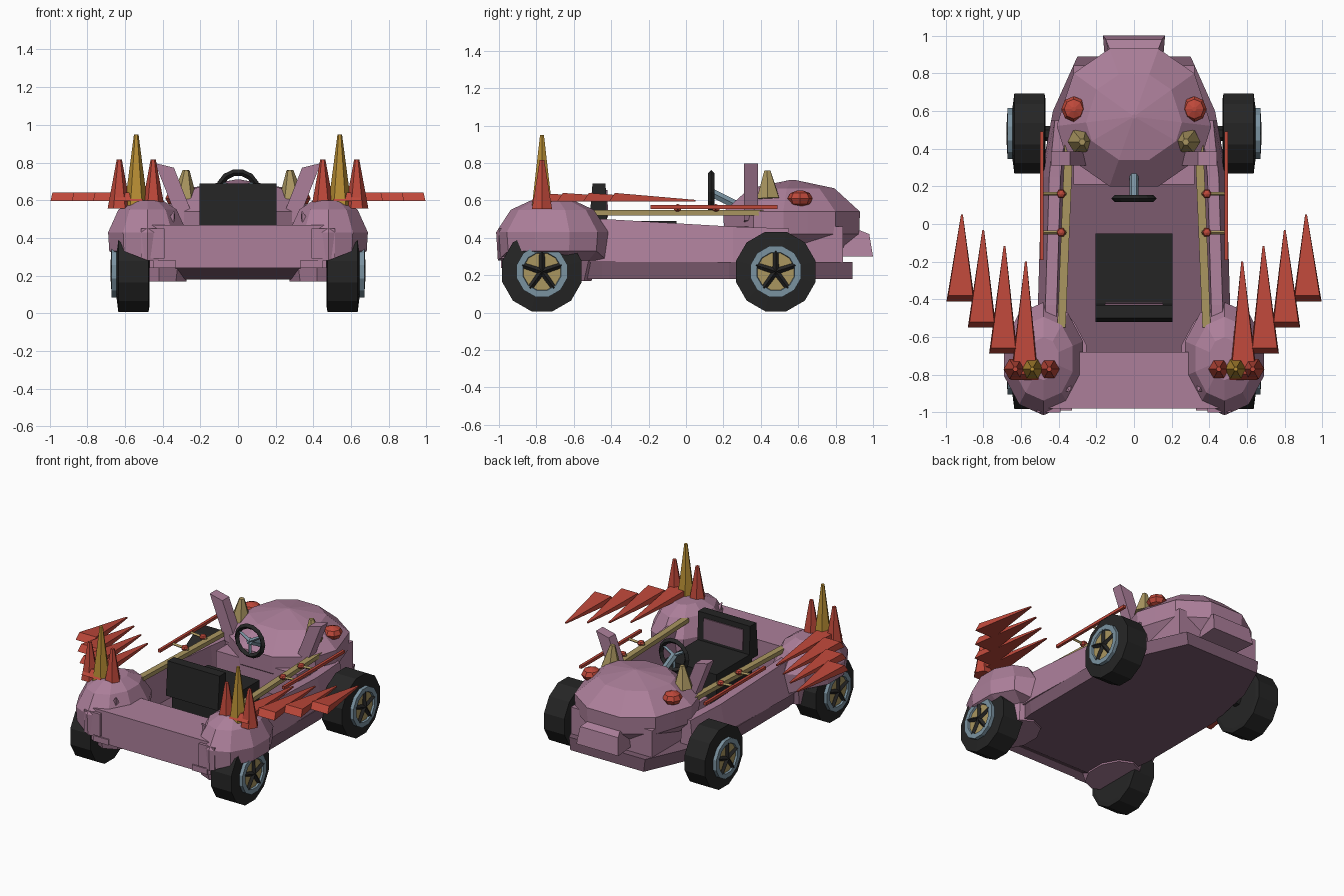
import bpy, bmesh, math
from mathutils import Vector

if "Cube" in bpy.data.objects:
    bpy.data.objects.remove(bpy.data.objects["Cube"])


def material(name, r, g, b):
    m = bpy.data.materials.new(name)
    lin = [((c / 255 + 0.055) / 1.055) ** 2.4 for c in (r, g, b)]
    m.diffuse_color = (*lin, 1)
    m.use_nodes = True
    m.node_tree.nodes["Principled BSDF"].inputs["Base Color"].default_value = m.diffuse_color
    return m


PINK = material("dusty pink", 172, 127, 154)
DARK = material("dark pink", 124, 91, 111)
RED = material("red", 190, 72, 58)
GOLD = material("gold", 184, 142, 52)
TAN = material("tan gold", 170, 150, 96)
STEEL = material("blue grey", 122, 146, 160)
BLACK = material("black", 37, 37, 37)


def mesh(name, verts, faces, mat):
    bm = bmesh.new()
    vs = [bm.verts.new(v) for v in verts]
    for f in faces:
        bm.faces.new([vs[i] for i in f])
    bmesh.ops.recalc_face_normals(bm, faces=bm.faces)
    me = bpy.data.meshes.new(name)
    bm.to_mesh(me)
    bm.free()
    me.materials.append(mat)
    ob = bpy.data.objects.new(name, me)
    bpy.context.collection.objects.link(ob)
    return ob


def loft(name, rings, mat, loop=False):
    """Skin a list of equal rings; cap the ends unless it closes on itself."""
    n, k = len(rings[0]), len(rings)
    verts = [v for r in rings for v in r]
    faces = []
    for a in range(k if loop else k - 1):
        b = (a + 1) % k
        faces += [(a * n + i, a * n + (i + 1) % n, b * n + (i + 1) % n, b * n + i) for i in range(n)]
    if not loop:
        faces += [tuple(range(n)), tuple(range((k - 1) * n, k * n))]
    return mesh(name, verts, faces, mat)


def box(name, x0, x1, y0, y1, z0, z1, mat):
    return loft(name, [[(x0, y0, z), (x1, y0, z), (x1, y1, z), (x0, y1, z)] for z in (z0, z1)], mat)


def rod(name, p, q, r0, r1, n, mat, turn=0.0):
    """Tapered n-sided bar from p to q."""
    p, q = Vector(p), Vector(q)
    rot = (q - p).to_track_quat('Z', 'Y')
    ring = lambda c, r: [c + rot @ Vector((r * math.cos(turn + t * math.tau / n),
                                           r * math.sin(turn + t * math.tau / n), 0)) for t in range(n)]
    return loft(name, [ring(p, r0), ring(q, r1)], mat)


def ball(name, c, rx, ry, rz, mat, seg=8):
    rings = []
    for a in (-80, -40, 0, 40, 80):
        a = math.radians(a)
        rings.append([(c[0] + rx * math.cos(a) * math.cos(t * math.tau / seg),
                       c[1] + ry * math.cos(a) * math.sin(t * math.tau / seg),
                       c[2] + rz * math.sin(a)) for t in range(seg)])
    return loft(name, rings, mat)


def both(half):
    """Mirror a half outline in x into a closed ring."""
    return half + [(-x, y) for x, y in reversed(half)]


# Chassis slab with floor
base = both([(.44, -.8), (.49, -.45), (.49, .23), (.41, .62), (.29, .89)])
top = both([(.44, -.96), (.5, -.45), (.5, .23), (.43, .6), (.3, .89)])
loft("chassis", [[(x, y, .18) for x, y in base], [(x, y, .27) for x, y in top]], DARK)

# Rear deck
loft("rear_deck", [[(s * .47, -.98, .24), (s * .47, -.98, .47), (s * .47, -.68, .47), (s * .47, -.68, .24)]
                   for s in (-1, 1)], PINK)

# Head: stacked scaled outlines
outline = both([(.13, .93), (.32, .8), (.37, .65), (.41, .52), (.36, .36), (.13, .2)])
loft("head", [[(x * k, .57 + (y - .57) * k, z) for x, y in outline]
              for z, k in ((.34, .78), (.42, .99), (.54, 1), (.665, .62), (.71, .03))], PINK)
box("cowl", -.32, .32, .21, .84, .26, .46, PINK)

# Jaw under the nose
loft("jaw", [[(s * a, y, z) for a, y, z in ((.15, .82, .3), (.13, .88, .44), (.13, .93, .44),
                                          (.15, .98, .42), (.165, 1.0, .3))] for s in (-1, 1)], PINK)

# Seat
box("seat_cushion", -.205, .205, -.45, -.05, .27, .49, BLACK)
loft("seat_back", [[(s * .205, -.52, .45), (s * .205, -.42, .45), (s * .205, -.43, .69), (s * .205, -.5, .69)]
                   for s in (-1, 1)], BLACK)
loft("seat_panel", [[(s * .155, -.43, .51), (s * .155, -.416, .51), (s * .155, -.421, .655), (s * .155, -.43, .655)]
                    for s in (-1, 1)], DARK)

# Steering wheel
rings = []
for i in range(14):
    a = i * math.tau / 14
    rings.append([((.103 + .018 * math.cos(b)) * math.cos(a), .135 + .018 * math.sin(b),
                   .645 + (.103 + .018 * math.cos(b)) * math.sin(a))
                  for b in (0, math.tau / 4, math.tau / 2, math.tau * .75)])
loft("steering_rim", rings, BLACK, loop=True)
rod("steering_column", (0, .13, .645), (0, .26, .58), .025, .025, 6, STEEL)
for a in (30, 150, 270):
    a = math.radians(a)
    rod("steering_spoke", (0, .135, .645), (.1 * math.cos(a), .135, .645 + .1 * math.sin(a)), .014, .01, 4, STEEL)


def lathe(name, s, y, profile, mat, n=12):
    """Revolve (x, radius) points about the wheel axle."""
    z = .22
    loft(name, [[(s * x, y + r * math.cos((i + .5) * math.tau / n), z + r * math.sin((i + .5) * math.tau / n))
                 for i in range(n)] for x, r in profile], mat)


for s in (1, -1):
    # Wheels
    for y in (-.77, .48):
        lathe("tyre", s, y, [(.47, .19), (.475, .22), (.635, .22), (.645, .14)], BLACK)
        lathe("rim", s, y, [(.63, .14), (.67, .14), (.67, .105), (.652, .1)], STEEL)
        lathe("hub_disc", s, y, [(.64, .107), (.657, .107)], TAN)
        rod("axle", (s * .3, y, .22), (s * .48, y, .22), .04, .04, 6, BLACK)
        for k in range(5):
            a = math.radians(90 + 72 * k)
            rod("wheel_spoke", (s * .66, y, .22),
                (s * .66, y + .11 * math.cos(a), .22 + .11 * math.sin(a)), .017, .014, 4, BLACK)

    # Cockpit side walls
    loft("side_wall", [[(s * xo, y, .27), (s * xt, y, z), (s * (xt - .06), y, z), (s * (xt - .08), y, .27)]
                       for y, xo, xt, z in ((-.75, .5, .47, .5), (-.43, .51, .47, .5),
                                            (.25, .49, .45, .46), (.55, .44, .42, .45))], PINK)

    # Rear fenders with a raised edge over the wheel
    def ring(z, cx, k, arch=0):
        pts = []
        for i in range(10):
            a = (i + .5) * math.tau / 10
            lift = arch if math.cos(a) > .5 else 0
            pts.append((s * (cx + .22 * k * math.cos(a)), -.715 + .3 * k * math.sin(a), z + lift))
        return pts
    loft("rear_fender", [ring(.17, .42, .7), ring(.28, .42, .8), ring(.28, .48, .97, .05), ring(.43, .48, 1),
                         ring(.55, .48, .74), ring(.6, .48, .38)], PINK)
    box("fender_plate", s * .39, s * .515, -1.0, -.93, .29, .45, PINK)
    box("fender_foot", s * .33, s * .45, -.99, -.9, .24, .28, PINK)
    rod("fender_nub", (s * .36, -.86, .47), (s * .34, -.89, .54), .035, .004, 4, PINK)

    # Tall spikes on the fender
    rod("tall_spike", (s * .54, -.77, .57), (s * .54, -.77, .95), .062, .012, 6, GOLD)
    for x in (.45, .63):
        rod("short_spike", (s * x, -.77, .555), (s * x, -.77, .815), .062, .014, 6, RED)

    # Wing of four flat barbs
    for i in range(4):
        x, yb, yt = .92 - .113 * i, -.41 - .139 * i, .05 - .083 * i
        loft("wing_barb", [[(s * (x - .075), yb, .595), (s * (x + .075), yb, .595),
                            (s * (x + .065), yb + .03, .64), (s * (x - .065), yb + .03, .64)],
                           [(s * (x - .012), yt, .595), (s * (x - .002), yt, .595),
                            (s * (x - .002), yt, .603), (s * (x - .012), yt, .603)]], RED)

    # Side rails with struts and studs
    loft("gold_rail", [[(s * (x - .022), y, .52), (s * (x + .022), y, .52),
                        (s * (x + .022), y, .55), (s * (x - .022), y, .55)]
                       for x, y in ((.385, -.55), (.345, .43))], TAN)
    rod("red_rail", (s * .49, -.19, .565), (s * .49, .49, .565), .014, .014, 4, RED, math.pi / 4)
    for y in (-.045, .16):
        rod("rail_strut", (s * .36, y, .555), (s * .49, y, .565), .01, .01, 4, TAN)
        ball("rail_stud", (s * .387, y, .56), .026, .026, .02, RED, 6)

    # Head details
    loft("ear", [[(s * (x - .05), .31, z - .012), (s * (x + .05), .31, z + .012),
                  (s * (x + .05), .385, z + .012), (s * (x - .05), .385, z - .012)]
                 for x, z in ((.27, .48), (.39, .785))], PINK)
    rod("horn", (s * .285, .44, .61), (s * .275, .435, .76), .068, .018, 6, TAN)
    ball("eye", (s * .32, .61, .61), .066, .068, .045, RED)
